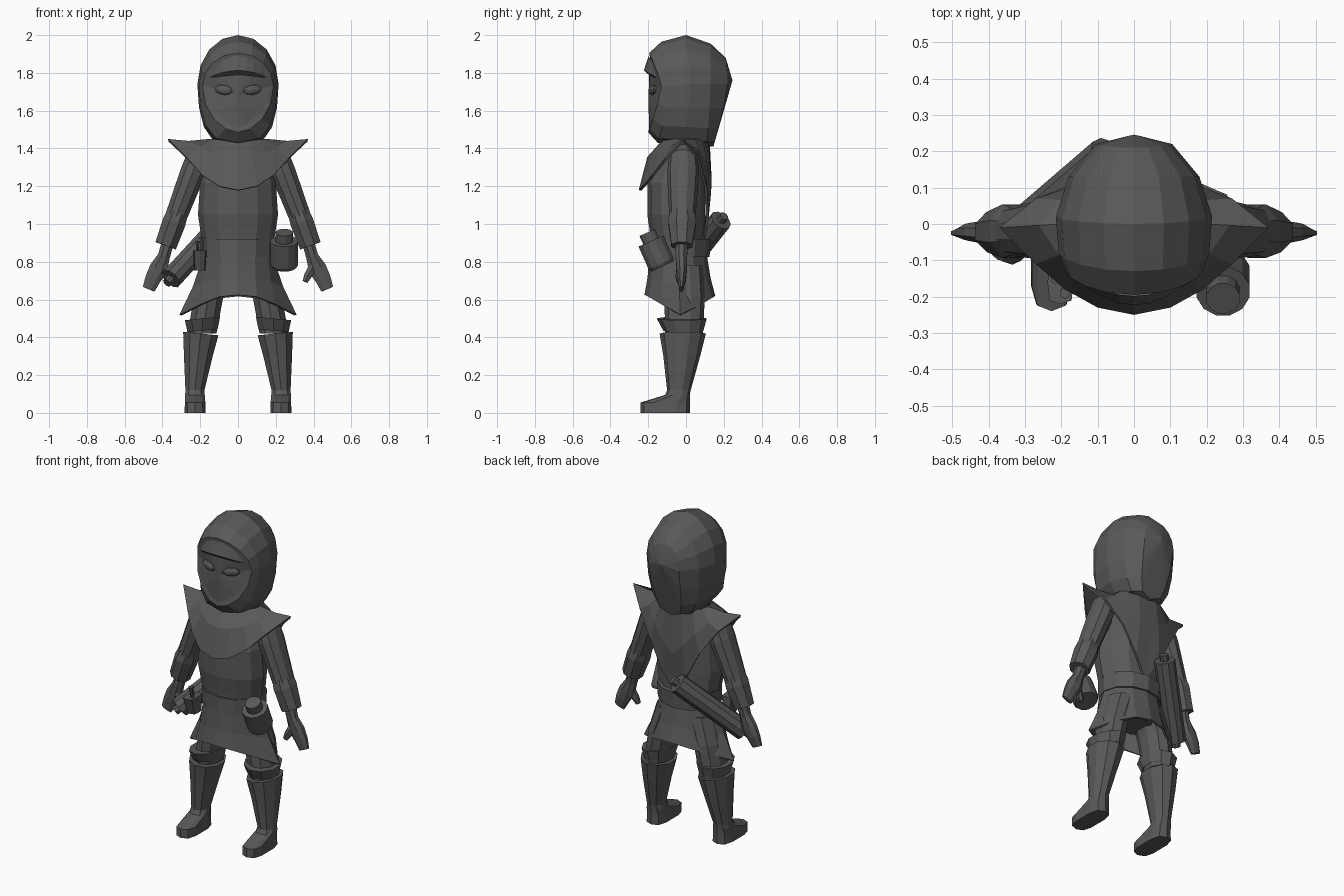
import bpy, bmesh
from math import sin, cos, pi, copysign
from mathutils import Vector

cube = bpy.data.objects.get("Cube")
if cube:
    bpy.data.objects.remove(cube, do_unlink=True)

grey = bpy.data.materials.new("dark grey")
grey.use_nodes = True
grey.diffuse_color = (.1, .1, .1, 1)
grey.node_tree.nodes["Principled BSDF"].inputs["Base Color"].default_value = (.1, .1, .1, 1)
parts = []


def finish(name, bm, mirror=False, thickness=0):
    """Turn a bmesh into an object with the shared material and modifiers."""
    bmesh.ops.recalc_face_normals(bm, faces=bm.faces)
    mesh = bpy.data.meshes.new(name)
    bm.to_mesh(mesh)
    bm.free()
    mesh.materials.append(grey)
    obj = bpy.data.objects.new(name, mesh)
    bpy.context.collection.objects.link(obj)
    if thickness:
        solid = obj.modifiers.new("thickness", 'SOLIDIFY')
        solid.thickness = thickness
    if mirror:
        obj.modifiers.new("mirror", 'MIRROR').use_mirror_merge = False
    parts.append(obj)
    return obj


def loft(name, loops, start_cap=True, end_cap=True, pole=None, **options):
    """Skin a series of closed loops; optionally close the end with a pole."""
    bm = bmesh.new()
    rows = [[bm.verts.new(p) for p in loop] for loop in loops]
    n = len(rows[0])
    for a, b in zip(rows, rows[1:]):
        for i in range(n):
            j = (i + 1) % n
            bm.faces.new((a[i], a[j], b[j], b[i]))
    if start_cap:
        bm.faces.new(rows[0])
    if pole:
        tip = bm.verts.new(pole)
        for i in range(n):
            bm.faces.new((rows[-1][i], rows[-1][(i + 1) % n], tip))
    elif end_cap:
        bm.faces.new(rows[-1])
    return finish(name, bm, **options)


def power(value, exponent):
    return copysign(abs(value) ** exponent, value)


def ring(z, cx, rx, front, back, n=12, exponent=1, slope=0):
    """Horizontal loop starting at the front; slope tilts it along x."""
    middle, depth = (front + back) / 2, (back - front) / 2
    loop = []
    for i in range(n):
        t = 2 * pi * i / n
        x = rx * power(sin(t), exponent)
        loop.append(Vector((cx + x, middle - depth * power(cos(t), exponent), z + slope * x)))
    return loop


def tube(name, path, n=8, **options):
    """Elliptical tube along (point, in-plane radius, depth radius)."""
    points = [Vector(p[0]) for p in path]
    loops = []
    for i, (_, wide, deep) in enumerate(path):
        along = (points[min(i + 1, len(path) - 1)] - points[max(i - 1, 0)]).normalized()
        side = along.cross(Vector((0, 1, 0))).normalized()
        up = side.cross(along)
        loops.append([points[i] + side * wide * cos(2 * pi * (k + .5) / n)
                      + up * deep * sin(2 * pi * (k + .5) / n) for k in range(n)])
    return loft(name, loops, **options)


def whole(half):
    """Complete a front-to-back half loop with its mirror image."""
    half = [Vector(p) for p in half]
    return half + [Vector((-p.x, p.y, p.z)) for p in reversed(half[1:-1])]


def hood_loop(y_top, y_side, y_low, top, side, low, width, exponent, steps=8):
    """Upright loop round the head, round above and shaped by exponent below."""
    half = []
    for i in range(steps + 1):
        c, s = cos(pi * i / steps), max(sin(pi * i / steps), 0)
        end_y, end_z = (y_top, top) if c > 0 else (y_low, low)
        x = 0 if i in (0, steps) else width * (s if c > 0 else s ** exponent)
        half.append((x, y_side + (end_y - y_side) * abs(c) ** 1.3,
                     side + (end_z - side) * abs(c)))
    return whole(half)


# Hood, from the face opening round to the back of the head
opening = hood_loop(-.19, -.14, -.195, 1.88, 1.73, 1.51, .17, 1.4)
loft("hood", [
    opening,
    hood_loop(-.195, -.13, -.2, 1.905, 1.73, 1.485, .188, 1.1),
    hood_loop(-.13, -.08, -.15, 1.965, 1.73, 1.43, .207, .6),
    hood_loop(0, .02, 0, 2, 1.74, 1.42, .215, .5),
    hood_loop(.13, .13, .11, 1.955, 1.74, 1.41, .18, .5),
    hood_loop(.21, .22, .145, 1.88, 1.74, 1.41, .105, .5),
], start_cap=False, pole=(0, .246, 1.76))

# Masked face filling the opening
loft("face_mask", [opening, [p.lerp(Vector((0, -.2, 1.68)), .5) for p in opening]],
     start_cap=False, pole=(0, -.198, 1.68))

# Forehead band bulging out under the hood rim
bm = bmesh.new()
rows = []
for height, bulge in ((0, 0), (.25, .03), (1, .005)):
    row = []
    for i in range(9):
        x = .166 * (i - 4) / 4
        arch = 1 - (x / .17) ** 2
        low, high = 1.765 + .022 * arch, 1.775 + .115 * arch
        row.append(bm.verts.new((x, -.138 - .055 * arch - bulge * arch, low + (high - low) * height)))
    rows.append(row)
for a, b in zip(rows, rows[1:]):
    for i in range(8):
        bm.faces.new((a[i], a[i + 1], b[i + 1], b[i]))
finish("forehead_band", bm)

# Eyes
bm = bmesh.new()
bmesh.ops.create_uvsphere(bm, u_segments=10, v_segments=6, radius=1)
for v in bm.verts:
    x, y, z = v.co
    v.co = (.077 + .05 * x, -.176 + .02 * y + .012 * x, 1.71 + .026 * z + .006 * x)
finish("eyes", bm, mirror=True)

# Torso and hips
loft("torso", [
    ring(.66, 0, .13, -.11, .08),
    ring(.85, 0, .18, -.18, .1),
    ring(.95, 0, .197, -.19, .1),
    ring(1.05, 0, .212, -.205, .1),
    ring(1.22, 0, .2, -.205, .1),
    ring(1.36, 0, .16, -.14, .09),
    ring(1.47, 0, .12, -.09, .09),
])

# Shoulder cape: wide points at the shoulders, long tail at the back
hem = whole([(0, -.25, 1.18), (.1, -.23, 1.2), (.19, -.18, 1.26), (.27, -.11, 1.35),
             (.37, -.01, 1.45), (.27, .07, 1.35), (.17, .11, 1.2), (.08, .12, 1.03), (0, .1, .9)])
neck = ring(1.45, 0, .155, -.12, .125, n=16)
middle = []
for i, (a, b) in enumerate(zip(neck, hem)):
    c = cos(2 * pi * i / 16)
    middle.append(a.lerp(b, .5) + Vector((0, -.02 * c, .05 * max(c, 0) - .01)))
loft("shoulder_cape", [neck, middle, hem], start_cap=False, end_cap=False, thickness=.014)

# Belt and pointed skirt
loft("belt", [ring(.825, 0, .188, -.2, .125), ring(.92, 0, .192, -.2, .13)])
skirt_hem = whole([(0, -.22, .625), (.1, -.2, .615), (.2, -.13, .575), (.31, -.03, .52),
                   (.2, .08, .575), (.1, .14, .61), (0, .155, .62)])
waist = ring(.84, 0, .18, -.195, .11)
skirt_middle = [a.lerp(b, .5) * .98 for a, b in zip(waist, skirt_hem)]
loft("skirt", [waist, skirt_middle, skirt_hem], start_cap=False, end_cap=False, thickness=.012)

# Legs, knee bands and boots
loft("thighs", [
    ring(.78, .1, .09, -.12, .09, n=10),
    ring(.62, .155, .082, -.115, .1, n=10),
    ring(.42, .19, .08, -.11, .09, n=10),
], mirror=True)
loft("knee_bands", [
    ring(.5, .188, .098, -.155, .11, n=10, slope=-.1),
    ring(.435, .188, .084, -.12, .092, n=10, slope=-.1),
], mirror=True)
loft("boots", [
    ring(.42, .197, .098, -.14, .105, n=10, slope=.1),
    ring(.3, .21, .08, -.12, .075, n=10),
    ring(.12, .228, .053, -.1, .025, n=10),
    ring(.095, .228, .054, -.11, .02, n=10, exponent=.8),
    ring(.055, .227, .056, -.24, .02, n=10, exponent=.65),
    ring(0, .227, .058, -.24, .02, n=10, exponent=.65),
], mirror=True)

# Arms, forearm guards, hands and thumbs
tube("arms", [
    ((.19, -.015, 1.41), .03, .04),
    ((.205, -.015, 1.37), .065, .075),
    ((.24, -.015, 1.27), .07, .085),
    ((.335, -.02, 1.02), .06, .068),
    ((.37, -.02, .92), .05, .055),
], n=10, mirror=True)
tube("forearm_guards", [
    ((.318, -.02, 1.065), .06, .07),
    ((.338, -.02, 1.01), .067, .08),
    ((.383, -.022, .885), .062, .06),
], mirror=True)
tube("hands", [
    ((.375, -.022, .89), .035, .035),
    ((.392, -.025, .83), .035, .033),
    ((.42, -.022, .765), .052, .03),
    ((.45, -.022, .71), .045, .024),
    ((.473, -.025, .655), .036, .012),
], mirror=True)
tube("thumbs", [
    ((.405, -.025, .785), .028, .025),
    ((.372, -.035, .73), .024, .02),
    ((.355, -.04, .695), .016, .014),
], n=6, mirror=True)

# Tilted pot on the left of the belt, with its neck
tube("pot", [
    ((.245, -.125, .775), .066, .066),
    ((.245, -.132, .79), .075, .075),
    ((.245, -.185, .91), .075, .075),
], n=12)
tube("pot_neck", [((.245, -.18, .9), .047, .047), ((.245, -.205, .955), .047, .047)], n=12)

# Scroll slung across the back, with a rod through it
low, high = Vector((-.355, -.06, .71)), Vector((-.07, .185, 1.02))
reach = (high - low).normalized() * .035
tube("scroll", [(low, .06, .06), (high, .06, .06)], n=10)
tube("scroll_rod", [(low - reach, .026, .026), (high + reach, .026, .026)])

# Throwing-blade pouch on the right of the belt
loft("blade_pouch", [
    ring(.755, -.202, .03, -.18, -.1, n=8, exponent=.5),
    ring(.86, -.202, .036, -.22, -.1, n=8, exponent=.5),
])
for name, x, y, top in (("blade_handle", -.19, -.19, .93), ("spare_blade_handle", -.215, -.15, .91)):
    tube(name, [((x, y + .02, .84), .01, .01), ((x, y, top - .02), .01, .01),
                ((x, y, top), .016, .016)], n=6)

# Smooth shading with crisp edges
for obj in bpy.context.view_layer.objects:
    obj.select_set(obj in parts)
bpy.context.view_layer.objects.active = parts[0]
bpy.ops.object.shade_smooth_by_angle(angle=pi / 4.5)
